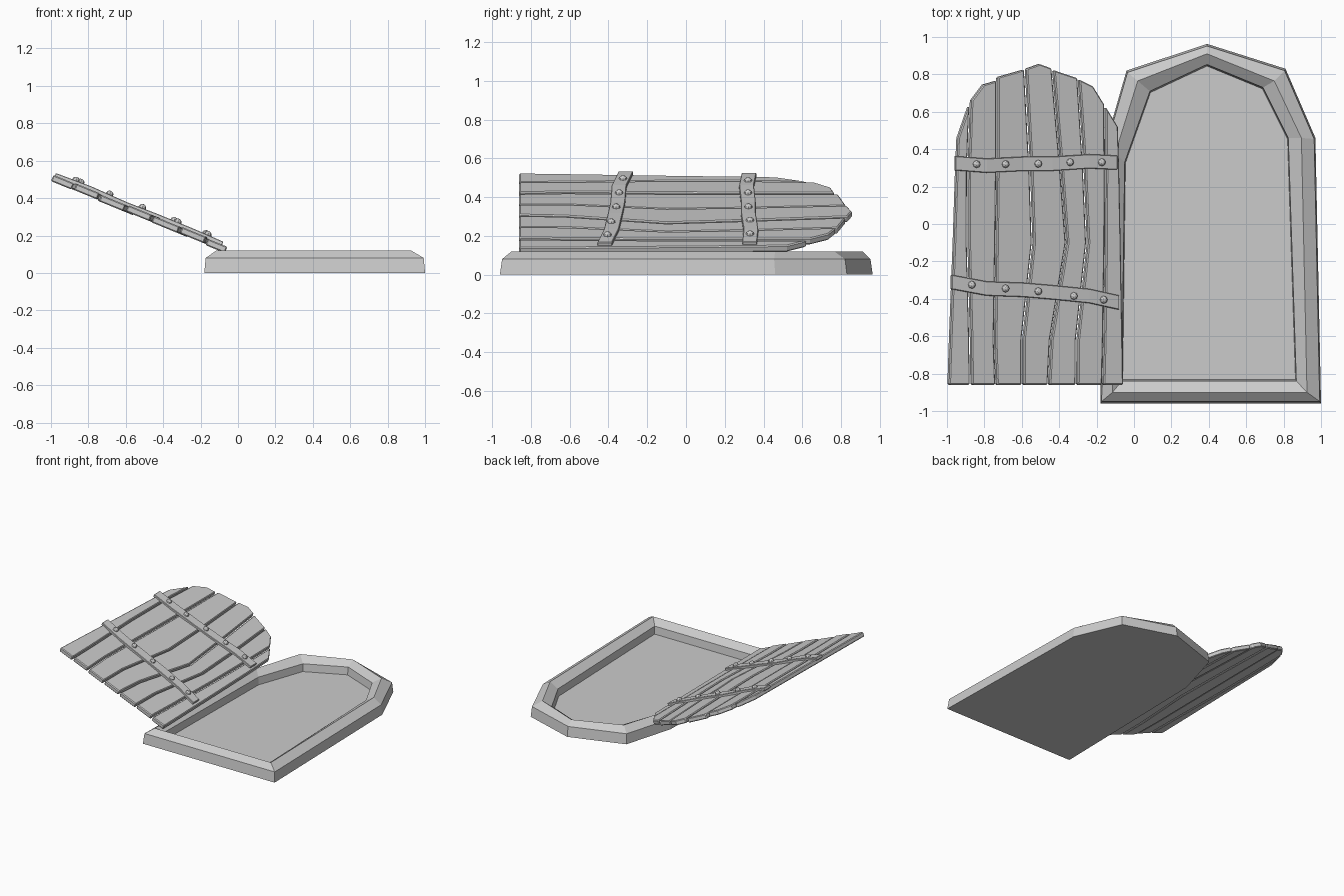
import bpy, bmesh
from mathutils import Vector, Matrix

if "Cube" in bpy.data.objects:
    bpy.data.objects.remove(bpy.data.objects["Cube"])

SLOPE = 0.41                                   # tilt of the open door
N = Vector((SLOPE, 0, 1)).normalized()         # door normal


def on_door(x, y, h):
    """Point on the tilted door plane, lifted h along its normal."""
    return Vector((x, y, 0.505 - SLOPE * (x + 0.985))) + N * h


def finish(bm, name, bevel=0):
    bmesh.ops.recalc_face_normals(bm, faces=bm.faces)
    me = bpy.data.meshes.new(name)
    bm.to_mesh(me)
    bm.free()
    ob = bpy.data.objects.new(name, me)
    bpy.context.collection.objects.link(ob)
    if bevel:
        m = ob.modifiers.new("bevel", 'BEVEL')
        m.width, m.segments, m.limit_method = bevel, 1, 'ANGLE'
        m.angle_limit = 0.9
    return ob


def loft(name, rings, bevel=0):
    """Closed solid skinned through rings of equal point count."""
    bm = bmesh.new()
    vs = [[bm.verts.new(p) for p in r] for r in rings]
    n = len(rings[0])
    for a, b in zip(vs, vs[1:]):
        for i in range(n):
            j = (i + 1) % n
            bm.faces.new((a[i], a[j], b[j], b[i]))
    bm.faces.new(vs[0])
    bm.faces.new(vs[-1])
    return finish(bm, name, bevel)


def ribbon(name, left, right, h0, h1, tip=(), bevel=0, lift=None):
    """Door-plane slab between two edge lines, in quads, with optional pointed tip."""
    bm = bmesh.new()
    lift = lift or [0] * len(left)
    out = []
    for h in (h0, h1):
        L = [bm.verts.new(on_door(x, y, h + d)) for (x, y), d in zip(left, lift)]
        R = [bm.verts.new(on_door(x, y, h + d)) for (x, y), d in zip(right, lift)]
        T = [bm.verts.new(on_door(x, y, h)) for x, y in tip]
        for i in range(len(L) - 1):
            bm.faces.new((L[i], R[i], R[i + 1], L[i + 1]))
        if T:
            bm.faces.new([L[-1], R[-1]] + T[::-1])
        out.append(L + T + R[::-1])
    a, b = out
    for i in range(len(a)):
        j = (i + 1) % len(a)
        bm.faces.new((a[i], a[j], b[j], b[i]))
    return finish(bm, name, bevel)


# Door frame: outer wall, chamfered ridge, inner wall and floor
outer = [(-.18, -.96), (1, -.96), (.97, .46), (.81, .83), (.39, .963), (-.04, .82), (-.155, .42)]
ridge = [(-.115, -.9), (.925, -.9), (.895, .46), (.75, .765), (.39, .91), (.02, .765), (-.1, .38)]
inner = [(-.065, -.84), (.868, -.84), (.825, .46), (.69, .73), (.39, .853), (.085, .71), (-.05, .33)]


def ring(pts, z, s=1.0):
    return [((x - .4) * s + .4, y * s, z) for x, y in pts]


loft("door_frame", [ring(outer, 0), ring(outer, .08, .988), ring(ridge, .12),
                    ring(inner, .08), ring(inner, .02, .99)])

# Plank seams: x at the foot, lower, middle and upper rows
rows = [-.86, -.62, -.1, .3]
seams = [(-.993, -.985, -.965, -.952), (-.877, -.88, -.893, -.892), (-.742, -.75, -.742, -.737),
         (-.6, -.6, -.545, -.558), (-.462, -.45, -.365, -.395), (-.312, -.31, -.255, -.272),
         (-.172, -.166, -.158, -.157), (-.062, -.066, -.075, -.083)]
# Arched plank ends, left to right
tips = [[(-.945, .46), (-.886, .63)],
        [(-.874, .66), (-.81, .745), (-.742, .765)],
        [(-.731, .785), (-.592, .825)],
        [(-.58, .83), (-.51, .855), (-.447, .832)],
        [(-.433, .822), (-.308, .78)],
        [(-.297, .772), (-.225, .735), (-.166, .64)],
        [(-.154, .625), (-.09, .52)]]
gap = .006
for i, tip in enumerate(tips):
    g0, g1 = gap * (i > 0), gap * (i < 6)
    left = [(x + g0, y) for x, y in zip(seams[i], rows)]
    right = [(x - g1, y) for x, y in zip(seams[i + 1], rows)]
    d = (0, .003, -.002, .002, 0, .003, -.003)[i]
    ribbon(f"plank_{i + 1}", left, right, -.019 + d, .017 + d, tip, .006)

# Iron straps with rivets
straps = {
    "upper": ([(-.965, .325), (-.8, .312), (-.6, .322), (-.45, .322), (-.25, .335), (-.1, .328)],
              [(-.855, .32), (-.7, .32), (-.525, .322), (-.355, .33), (-.185, .33)]),
    "lower": ([(-.985, -.31), (-.8, -.345), (-.6, -.352), (-.45, -.365), (-.25, -.385), (-.09, -.42)],
              [(-.88, -.325), (-.7, -.345), (-.525, -.36), (-.335, -.385), (-.175, -.405)])}
tilt = Vector((0, 0, 1)).rotation_difference(N).to_matrix().to_4x4()
for name, (path, rivets) in straps.items():
    low = [(x, y - .038) for x, y in path]
    high = [(x, y + .038) for x, y in path]
    ribbon(f"{name}_strap", high, low, .008, .031, bevel=.003,
           lift=[0, .006, 0, .004, .004, 0])
    bm = bmesh.new()
    for x, y in rivets:
        m = Matrix.Translation(on_door(x, y, .034)) @ tilt
        bmesh.ops.create_uvsphere(bm, u_segments=8, v_segments=6, radius=.021, matrix=m)
    finish(bm, f"{name}_rivets")
